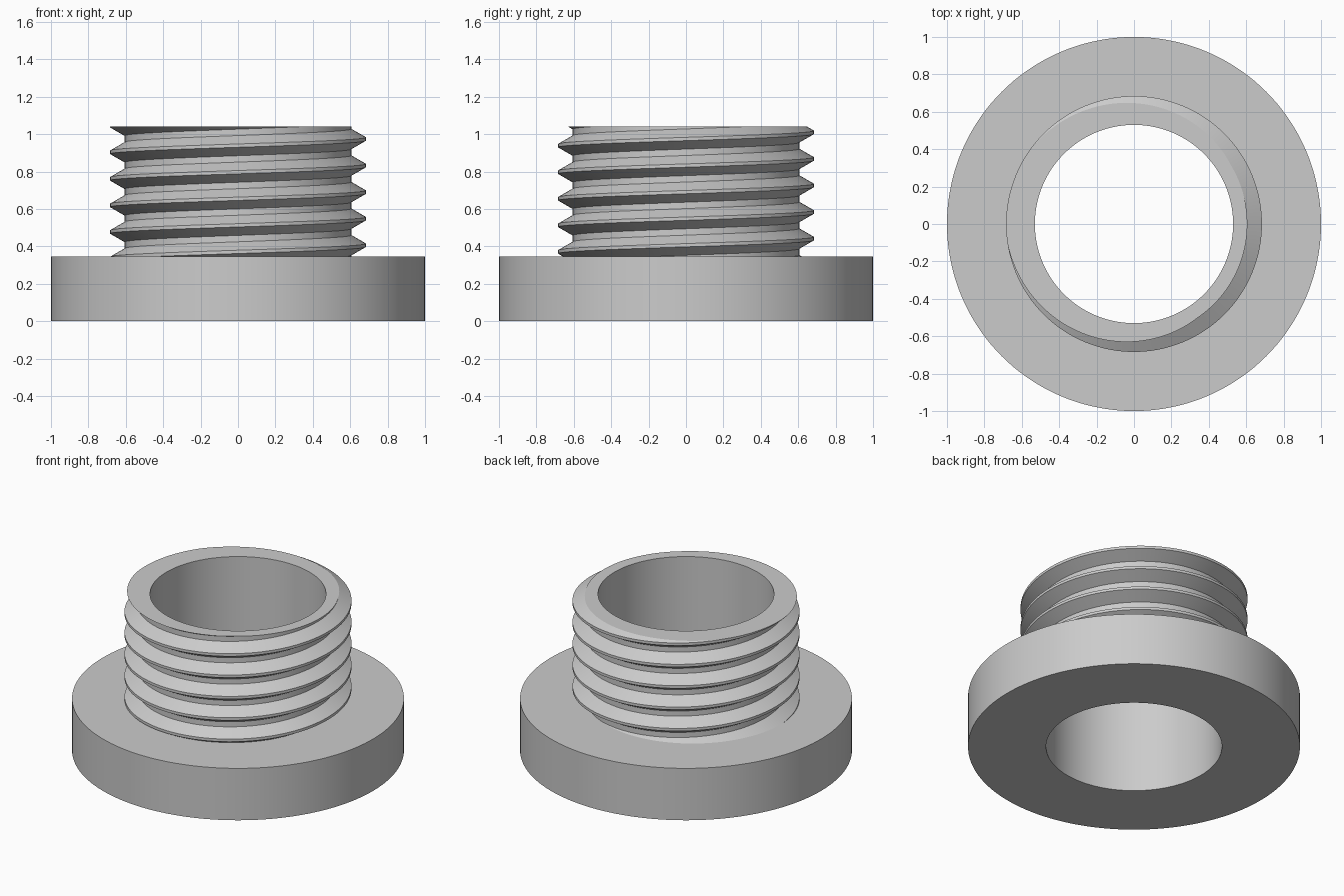
import bpy, bmesh, math
from mathutils import Vector

cube = bpy.data.objects.get("Cube")
if cube:
    bpy.data.objects.remove(cube, do_unlink=True)

SEG = 144                      # sides around the axis
TOP, FLANGE_TOP = 1.04, 0.345
FLANGE_R, BORE_R = 1.0, 0.53
MAJOR_R, MINOR_R = 0.684, 0.606
PITCH, CREST_Z = 0.142, 0.974  # CREST_Z: crest height on the +x side

metal = bpy.data.materials.new("plain grey")
metal.use_nodes = True
grey = (0.6, 0.6, 0.6, 1)
metal.diffuse_color = grey
metal.node_tree.nodes["Principled BSDF"].inputs["Base Color"].default_value = grey

bm = bmesh.new()


def point(radius, angle, z):
    return bm.verts.new((radius * math.cos(angle), radius * math.sin(angle), z))


# Helical thread: a sixty degree profile swept upwards, right-handed
crest = PITCH / 16
root = crest + (MAJOR_R - MINOR_R) / math.sqrt(3)
profile = [(MINOR_R, -root), (MAJOR_R, -crest), (MAJOR_R, crest), (MINOR_R, root)]
turns = 8
rows = []
for i in range(turns * SEG + 1):
    angle = math.tau * (i % SEG) / SEG
    z = CREST_Z + PITCH * (i / SEG - 6)
    rows.append([point(r, angle, z + dz) for r, dz in profile])
for i in range(turns * SEG):
    a, b = rows[i], rows[i + 1]
    for k in range(3):
        bm.faces.new((a[k], b[k], b[k + 1], a[k + 1]))
    if i + SEG < turns * SEG:      # root flat up to the next turn
        c, d = rows[i + SEG], rows[i + SEG + 1]
        bm.faces.new((a[3], b[3], d[0], c[0]))

# Trim the thread flat at the rim and at the flange
for z, normal in ((TOP, 1), (FLANGE_TOP, -1)):
    bmesh.ops.bisect_plane(bm, geom=bm.verts[:] + bm.edges[:] + bm.faces[:], dist=1e-6,
                           plane_co=Vector((0, 0, z)), plane_no=Vector((0, 0, normal)),
                           clear_outer=True)
bmesh.ops.remove_doubles(bm, verts=bm.verts[:], dist=1e-5)

# Bore, underside and flange wall
rings = [[point(r, math.tau * i / SEG, z) for i in range(SEG)]
         for r, z in ((BORE_R, TOP), (BORE_R, 0), (FLANGE_R, 0), (FLANGE_R, FLANGE_TOP))]
for lower, upper in zip(rings, rings[1:]):
    for i in range(SEG):
        j = (i + 1) % SEG
        bm.faces.new((lower[i], lower[j], upper[j], upper[i]))

# Flat rim and flange top, each between two open loops
for z in (TOP, FLANGE_TOP):
    loops = [e for e in bm.edges if e.is_boundary
             and all(abs(v.co.z - z) < 1e-4 for v in e.verts)]
    bmesh.ops.triangle_fill(bm, edges=loops, use_beauty=True, normal=Vector((0, 0, 1)))

bmesh.ops.recalc_face_normals(bm, faces=bm.faces[:])
mesh = bpy.data.meshes.new("threaded_flange")
bm.to_mesh(mesh)
bm.free()
mesh.materials.append(metal)
flange = bpy.data.objects.new("threaded_flange", mesh)
bpy.context.collection.objects.link(flange)

bpy.ops.object.select_all(action="DESELECT")
flange.select_set(True)
bpy.context.view_layer.objects.active = flange
bpy.ops.object.shade_smooth_by_angle(angle=math.radians(25))
